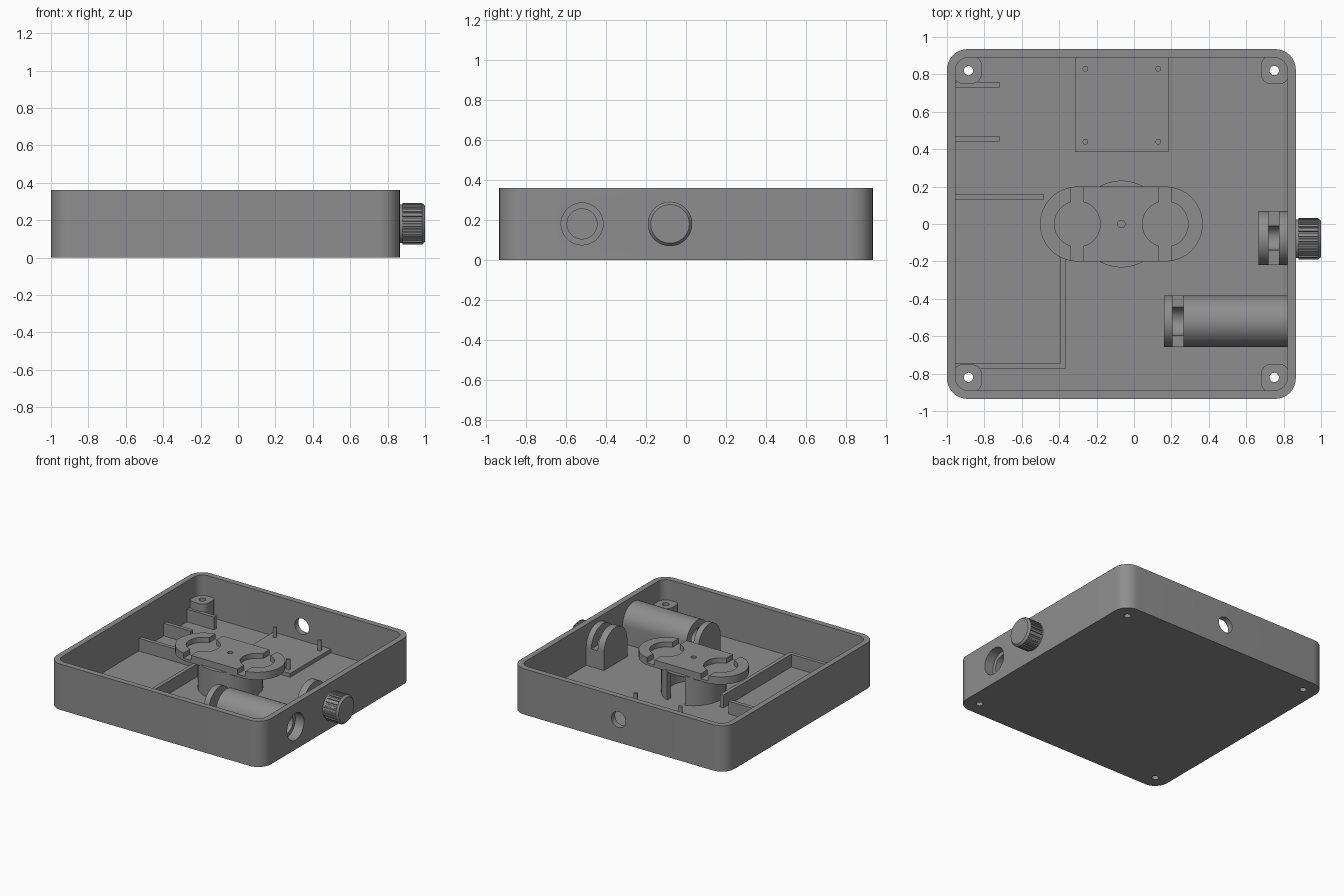
import bpy, bmesh, math
from mathutils import Matrix

if "Cube" in bpy.data.objects:
    bpy.data.objects.remove(bpy.data.objects["Cube"])

grey = bpy.data.materials.new("plain grey")
grey.diffuse_color = (0.27, 0.27, 0.27, 1)
grey.use_nodes = True
grey.node_tree.nodes["Principled BSDF"].inputs["Base Color"].default_value = grey.diffuse_color
CX, FLOOR = -0.0675, 0.04          # tray centre and floor top
AXIS_Z = 0.18                      # height of the round openings
YZ = Matrix(((0, 0, 1, 0), (1, 0, 0, 0), (0, 1, 0, 0), (0, 0, 0, 1)))  # outline in y,z swept along x
XZ = Matrix(((1, 0, 0, 0), (0, 0, 1, 0), (0, 1, 0, 0), (0, 0, 0, 1)))  # outline in x,z swept along y


def solid(name, pts, lo, hi, frame=None, bevel_end=0):
    """Sweep a closed outline from lo to hi."""
    bm = bmesh.new()
    face = bm.faces.new([bm.verts.new((u, v, lo)) for u, v in pts])
    res = bmesh.ops.extrude_face_region(bm, geom=[face])
    top = [g for g in res["geom"] if isinstance(g, bmesh.types.BMVert)]
    bmesh.ops.translate(bm, verts=top, vec=(0, 0, hi - lo))
    if frame is not None:
        bm.transform(frame)
    bmesh.ops.recalc_face_normals(bm, faces=bm.faces)
    me = bpy.data.meshes.new(name)
    bm.to_mesh(me)
    bm.free()
    me.materials.append(grey)
    ob = bpy.data.objects.new(name, me)
    bpy.context.collection.objects.link(ob)
    return ob


def arc(cx, cy, r, a0, a1, n):
    return [(cx + r * math.cos(math.radians(a0 + (a1 - a0) * i / n)),
             cy + r * math.sin(math.radians(a0 + (a1 - a0) * i / n))) for i in range(n + 1)]


def circle(cx, cy, r, n=48):
    return arc(cx, cy, r, 0, 360, n)[:-1]


def rect(x0, x1, y0, y1):
    return [(x0, y0), (x1, y0), (x1, y1), (x0, y1)]


def rounded(x0, x1, y0, y1, r, n=10):
    return (arc(x1 - r, y1 - r, r, 0, 90, n) + arc(x0 + r, y1 - r, r, 90, 180, n)
            + arc(x0 + r, y0 + r, r, 180, 270, n) + arc(x1 - r, y0 + r, r, 270, 360, n))


def cut(ob, *cutters):
    for c in cutters:
        m = ob.modifiers.new("cut", "BOOLEAN")
        m.operation, m.solver, m.object = "DIFFERENCE", "EXACT", c
        bpy.context.view_layer.objects.active = ob
        bpy.ops.object.modifier_apply(modifier=m.name)


def cutter(*args):
    ob = solid("cutter", *args)
    ob.hide_render = True
    helpers.append(ob)
    return ob


helpers = []

# tray with openings in its walls
tray = solid("tray", rounded(-1, 0.865, -0.935, 0.935, 0.11), 0, 0.36)
cut(tray, cutter(rounded(-0.955, 0.82, -0.89, 0.89, 0.07), FLOOR, 0.5),
    cutter(circle(CX, AXIS_Z, 0.062), 0.8, 1.0, XZ),
    cutter(rounded(0.52, 0.68, 0.055, 0.11, 0.026), -1.1, -0.9, YZ))

# corner screw bosses
for x in (-0.885, 0.75):
    for y in (-0.82, 0.82):
        hole = cutter(circle(x, y, 0.025, 24), -0.1, 0.5)
        sx, sy = math.copysign(1, x), math.copysign(1, y)
        xs, ys = sorted((x + sx * 0.08, x - sx * 0.07)), sorted((y + sy * 0.08, y - sy * 0.07))
        boss = solid("corner_boss", rounded(*xs, *ys, 0.05), FLOOR - 0.02, 0.2)
        cut(boss, hole)
        cut(tray, hole)

# arched housings behind the right wall, slotted and bored
def housing(name, y, r, x0, s0, s1, bore):
    ob = solid(name, arc(y, AXIS_Z, r, 0, 180, 32) + [(y - r, FLOOR - 0.01), (y + r, FLOOR - 0.01)],
               x0, 0.825, YZ)
    drill = cutter(circle(y, AXIS_Z, bore), s0, 1.0, YZ)
    cut(ob, cutter(rect(y - 0.3, y + 0.3, AXIS_Z, 0.5), s0, s1, YZ), drill)
    cut(tray, drill)
    return ob


housing("knob_housing", -0.075, 0.145, 0.665, 0.72, 0.775, 0.065)
barrel = housing("barrel_housing", -0.52, 0.137, 0.16, 0.205, 0.265, 0.075)
sink = cutter(circle(-0.52, AXIS_Z, 0.105), 0.79, 1.0, YZ)
cut(barrel, sink)
cut(tray, sink)

# ribbed knob with tapered ends
ribs = []
for i in range(24):
    for da, r in ((0, 0.111), (7.5, 0.111), (8.5, 0.103), (14, 0.103)):
        a = math.radians(i * 15 + da)
        ribs.append((-0.08 + r * math.cos(a), AXIS_Z + r * math.sin(a)))
solid("knob_grip", ribs, 0.88, 0.985, YZ)
solid("knob_collar", circle(-0.08, AXIS_Z, 0.103), 0.86, 0.88, YZ)
cap = solid("knob_cap", circle(-0.08, AXIS_Z, 0.111), 0.984, 1.0, YZ)
for v in cap.data.vertices:
    if v.co.x > 0.99:
        v.co.y = -0.08 + (v.co.y + 0.08) * 0.87
        v.co.z = AXIS_Z + (v.co.z - AXIS_Z) * 0.87

# dividing ribs and compartment wall
for x1, y in ((-0.72, 0.745), (-0.72, 0.455), (-0.48, 0.145)):
    solid("side_rib", rect(-0.96, x1, y - 0.015, y + 0.015), FLOOR - 0.01, 0.14)
solid("compartment_wall", [(-0.96, -0.775), (-0.365, -0.775), (-0.365, 0.1), (-0.395, 0.1),
                           (-0.395, -0.745), (-0.96, -0.745)], FLOOR - 0.01, 0.14)

# mounting plate with pins
solid("mounting_plate", rect(-0.315, 0.185, 0.385, 0.895), FLOOR - 0.01, 0.07)
for x in (-0.26, 0.13):
    for y in (0.44, 0.83):
        solid("plate_pin", circle(x, y, 0.015, 16), 0.06, 0.15)

# round pedestal, hollow and open at the back
pedestal = solid("pedestal", circle(CX, 0, 0.232, 64), FLOOR - 0.01, 0.265)
cut(pedestal, cutter(circle(CX, 0, 0.19, 64), FLOOR - 0.02, 0.258),
    cutter(rect(CX - 0.078, CX + 0.078, 0, 0.3), FLOOR - 0.02, 0.258))

# twin cradle with two round recesses, notches and a pilot hole
L, R = CX - 0.235, CX + 0.235
cradle = solid("twin_cradle", arc(R, 0, 0.2, -90, 90, 32) + arc(L, 0, 0.2, 90, 270, 32), 0.255, 0.315)
for x in (L, R):
    cut(cradle, cutter(circle(x, 0, 0.122), 0.275, 0.4),
        cutter(rect(x - 0.033, x + 0.033, -0.3, 0.3), 0.275, 0.4))
cut(cradle, cutter(circle(CX, 0, 0.02, 24), 0.275, 0.4))

# remove helpers, then smooth curved sides
for h in helpers:
    bpy.data.objects.remove(h, do_unlink=True)
bpy.ops.object.select_all(action="DESELECT")
for ob in bpy.context.scene.objects:
    ob.select_set(True)
    bpy.context.view_layer.objects.active = ob
bpy.ops.object.shade_smooth_by_angle(angle=math.radians(25))
